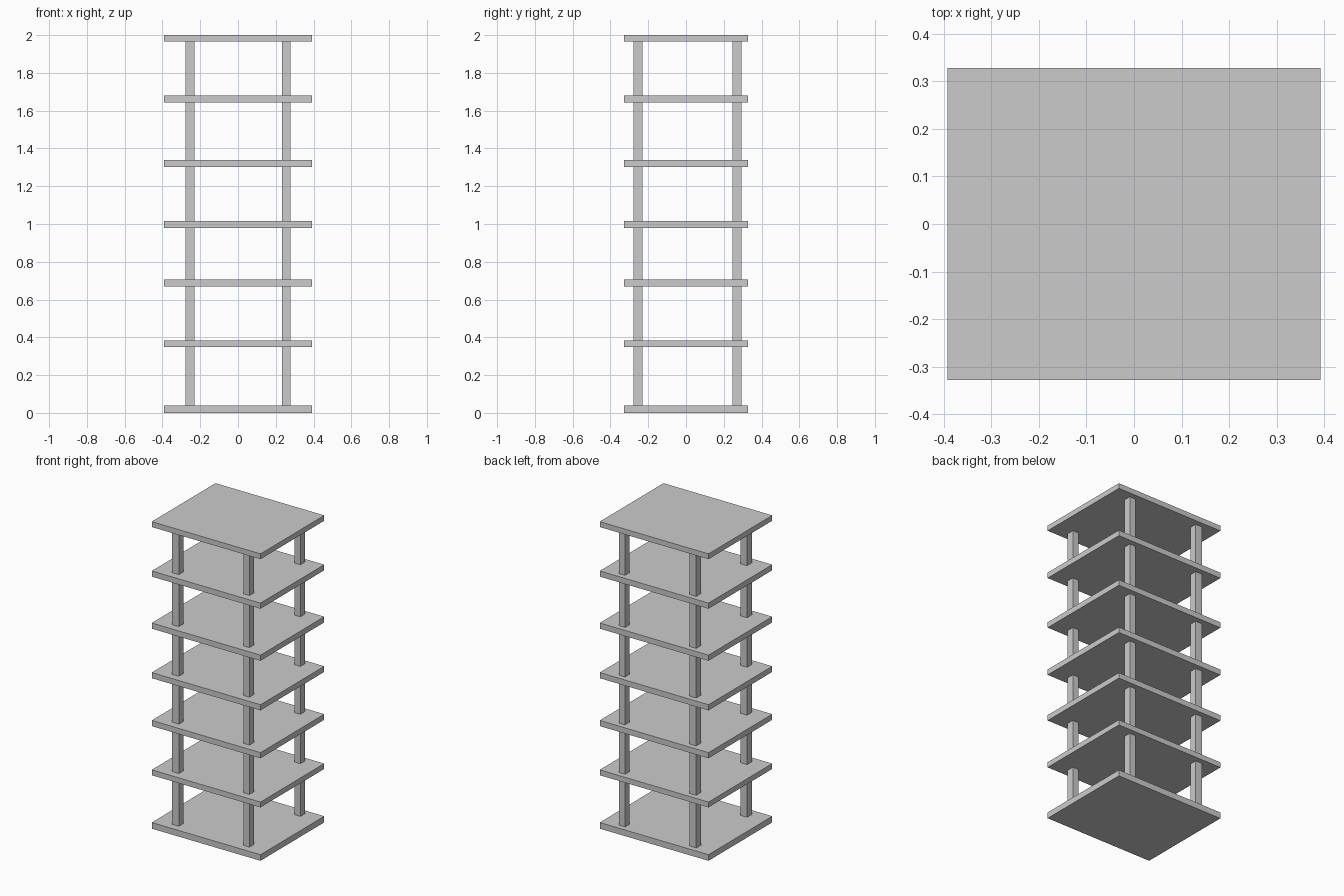
import bpy

if "Cube" in bpy.data.objects:
    bpy.data.objects.remove(bpy.data.objects["Cube"])


def box(name, x, y, z):
    """Axis-aligned box from (min, max) ranges."""
    bpy.ops.mesh.primitive_cube_add(
        size=1, location=[(a + b) / 2 for a, b in (x, y, z)])
    obj = bpy.context.object
    obj.name = name
    obj.scale = [b - a for a, b in (x, y, z)]
    bpy.ops.object.transform_apply(location=False, rotation=False, scale=True)
    return obj


# Shelf boards: bottom and top height of each
shelves = [(0, 0.04), (0.348, 0.383), (0.668, 0.705), (0.98, 1.017),
           (1.303, 1.34), (1.642, 1.679), (1.965, 2.0)]
for i, z in enumerate(shelves):
    box(f"shelf_{i + 1}", (-0.392, 0.392), (-0.328, 0.328), z)

# Four upright posts, running from the lowest board to the top board
post_x = {"left": (-0.279, -0.231), "right": (0.234, 0.278)}
post_y = {"front": (-0.279, -0.231), "back": (0.245, 0.293)}
for side, x in post_x.items():
    for end, y in post_y.items():
        box(f"{end}_{side}_post", x, y, (0.04, 1.965))
